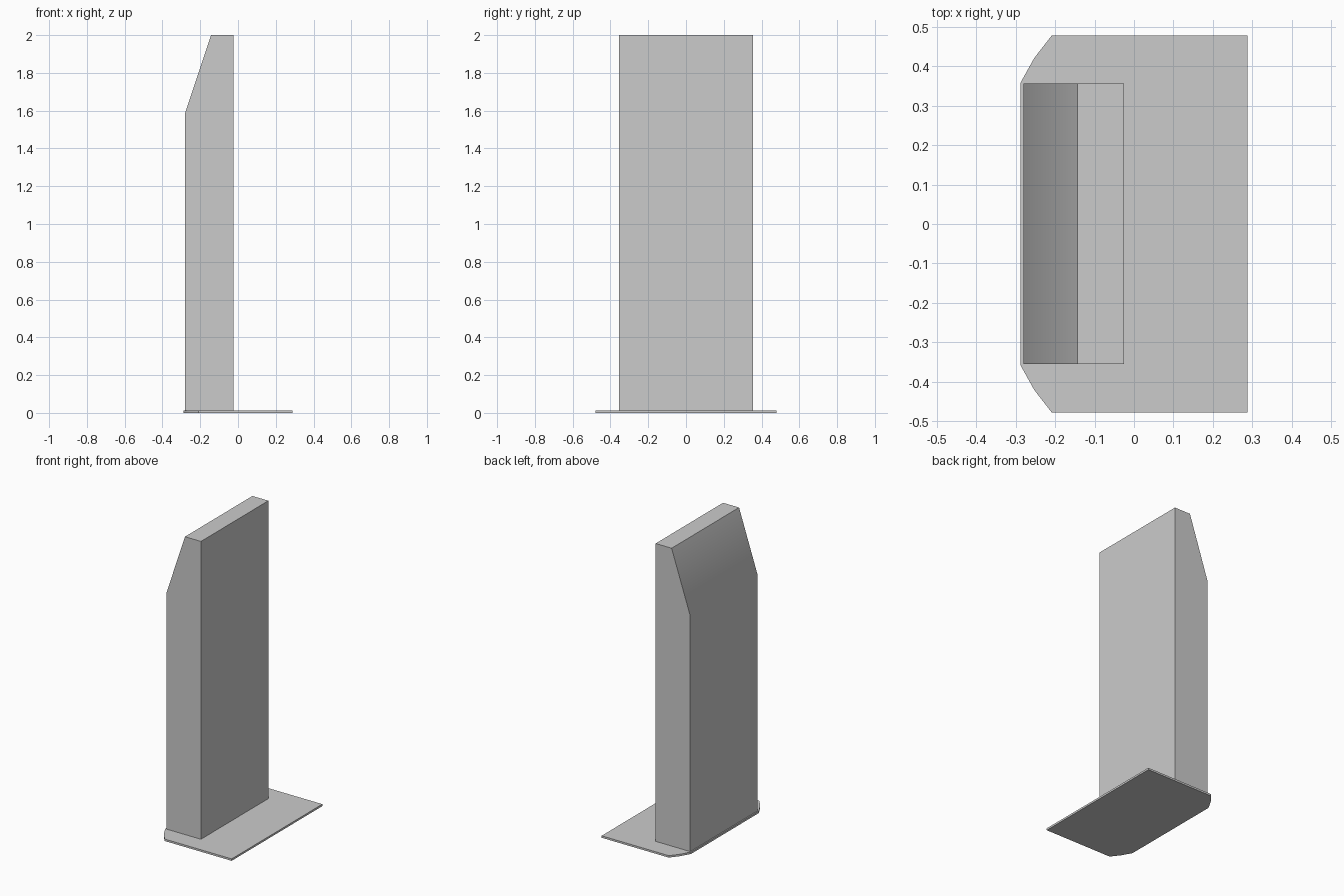
import bpy
import bmesh

cube = bpy.data.objects.get("Cube")
if cube:
    bpy.data.objects.remove(cube, do_unlink=True)

# Single plain grey
grey = bpy.data.materials.new("plain grey")
grey.use_nodes = True
grey.diffuse_color = (0.6, 0.6, 0.6, 1)
grey.node_tree.nodes["Principled BSDF"].inputs["Base Color"].default_value = (0.6, 0.6, 0.6, 1)


def extrude_profile(name, points, offset):
    """Fill a closed profile and extrude it along the offset vector."""
    bm = bmesh.new()
    face = bm.faces.new([bm.verts.new(p) for p in points])
    result = bmesh.ops.extrude_face_region(bm, geom=[face], use_keep_orig=True)
    moved = [g for g in result["geom"] if isinstance(g, bmesh.types.BMVert)]
    bmesh.ops.translate(bm, verts=moved, vec=offset)
    bmesh.ops.recalc_face_normals(bm, faces=bm.faces)
    mesh = bpy.data.meshes.new(name)
    bm.to_mesh(mesh)
    bm.free()
    mesh.materials.append(grey)
    obj = bpy.data.objects.new(name, mesh)
    bpy.context.collection.objects.link(obj)
    bpy.ops.object.select_all(action="DESELECT")
    obj.select_set(True)
    bpy.context.view_layer.objects.active = obj
    bpy.ops.object.shade_smooth_by_angle(angle=0.6)
    return obj


plate_top = 0.013

# Thin base plate with two clipped, slightly bowed corners
half = [(0.288, 0.478), (-0.208, 0.478), (-0.253, 0.42), (-0.288, 0.357)]
outline = half + [(x, -y) for x, y in reversed(half)]
extrude_profile("base_plate", [(x, y, 0) for x, y in outline], (0, 0, plate_top))

# Upright slab with a sloping upper back
side = [(-0.025, plate_top), (-0.025, 2), (-0.143, 2), (-0.28, 1.587), (-0.28, plate_top)]
slab = extrude_profile("upright_slab", [(x, -0.355, z) for x, z in side], (0, 0.711, 0))
weighted = slab.modifiers.new("weighted_normals", "WEIGHTED_NORMAL")
weighted.keep_sharp = True
